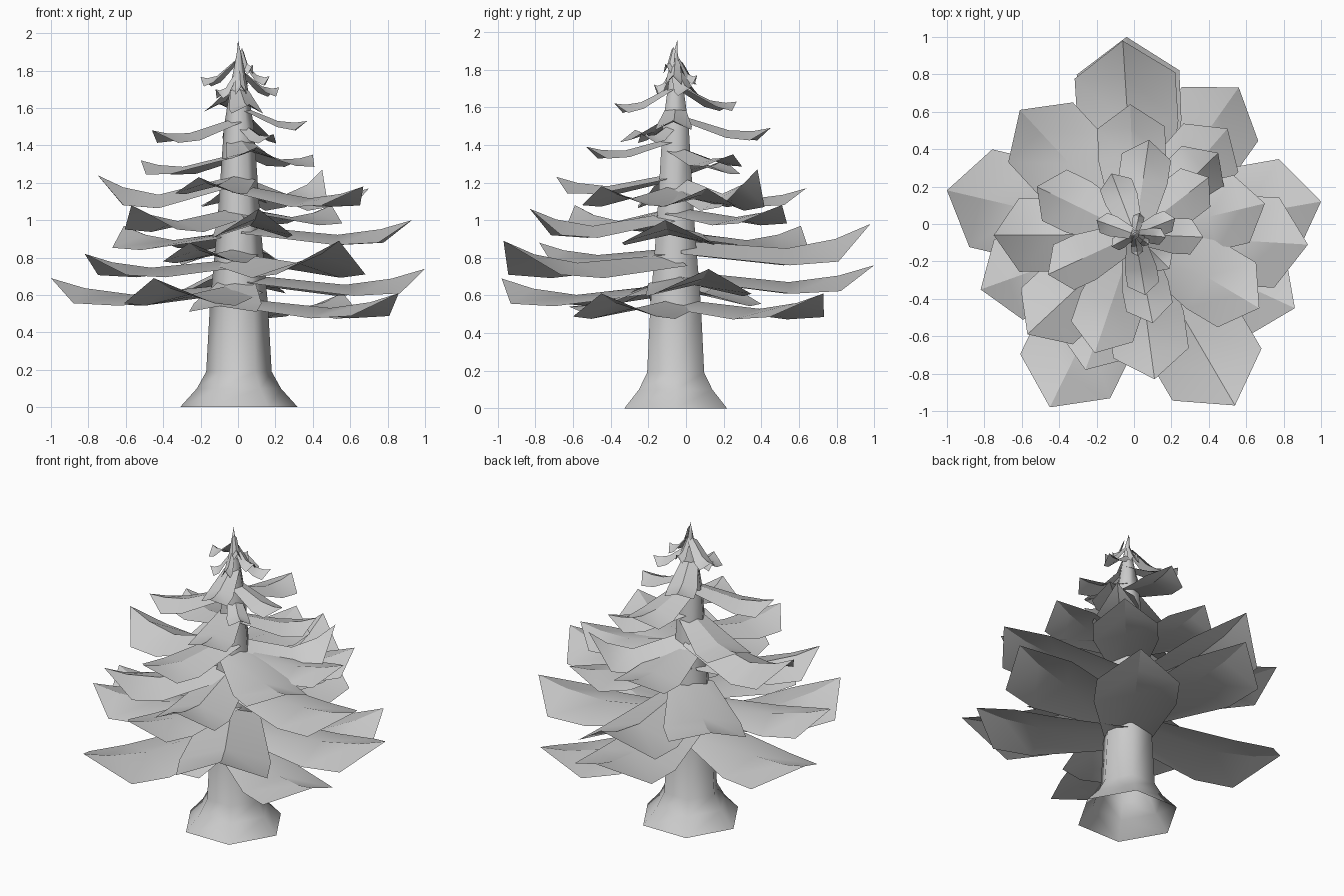
import bpy, bmesh
from math import cos, sin, pi
from mathutils import Vector

if "Cube" in bpy.data.objects:
    bpy.data.objects.remove(bpy.data.objects["Cube"])

CX, CY = 0.005, -0.055   # trunk axis


def finish(name, bm, angle):
    me = bpy.data.meshes.new(name)
    bm.to_mesh(me)
    bm.free()
    ob = bpy.data.objects.new(name, me)
    bpy.context.collection.objects.link(ob)
    bpy.ops.object.select_all(action='DESELECT')
    ob.select_set(True)
    bpy.context.view_layer.objects.active = ob
    bpy.ops.object.shade_smooth_by_angle(angle=angle)


# Six-sided trunk with a flared open foot and a pointed top
profile = [(0.315, 0), (0.225, 0.10), (0.175, 0.19), (0.155, 0.55),
           (0.118, 0.95), (0.08, 1.5), (0.045, 1.72), (0.012, 1.89)]
bm = bmesh.new()
rings = [[bm.verts.new((CX + r * cos(k * pi / 3), CY + r * sin(k * pi / 3), z))
          for k in range(6)] for r, z in profile]
for a, b in zip(rings, rings[1:]):
    for k in range(6):
        j = (k + 1) % 6
        bm.faces.new((a[k], a[j], b[j], b[k]))
tip = bm.verts.new((0, -0.045, 1.96))
for k in range(6):
    bm.faces.new((rings[-1][k], rings[-1][(k + 1) % 6], tip))
finish("trunk", bm, 1.1)


# Branch: folded leaf sheet, three rows across (left edge, spine, right edge) and a tip
def branch(name, x, y, z, rise=None, lift=None, width=0.26):
    root = Vector((CX, CY))
    d = Vector((x, y)) - root
    L = d.length
    d.normalize()
    side = Vector((-d.y, d.x))
    r = max(0.13 * L, 0.05) if rise is None else rise
    # low branches curve upward, high ones slope down from the trunk
    if lift is None:
        lift = min(0.09, -0.03 + 0.2 * max(z - 1.0, 0)) - 1.0 * max(r - 0.14, 0)
    up = max(lift, 0)
    # distance along, half width, spine height, edge height (relative to the tip)
    stations = [(0.02, 0.15 * L, lift, lift - 0.35 * r),
                (0.57 * L, width * L, 0.43 * up - 0.65 * r, 0.3 * up - 1.1 * r),
                (0.82 * L, width * L, 0.15 * up - 0.4 * r, -r)]
    bm = bmesh.new()
    rows = []
    for t, w, hs, he in stations:
        row = []
        for s in (-1, 0, 1):
            p = root + d * t + side * (s * w)
            row.append(bm.verts.new((p.x, p.y, z + (he if s else hs))))
        rows.append(row)
    for a, b in zip(rows, rows[1:]):
        for i in (0, 1):
            bm.faces.new((a[i], b[i], b[i + 1], a[i + 1]))
    end = bm.verts.new((x, y, z))
    for i in (0, 1):
        bm.faces.new((rows[-1][i], end, rows[-1][i + 1]))
    bmesh.ops.recalc_face_normals(bm, faces=bm.faces)
    if sum(f.normal.z for f in bm.faces) < 0:
        bmesh.ops.reverse_faces(bm, faces=bm.faces)
    finish(name, bm, 0.5)


# Branch tips by tier: x, y, z and, where the tip curls up more, its rise
tiers = {
    "bottom_branch": [(-1.0, 0.18, 0.69), (1.0, 0.12, 0.74), (0.86, -0.45, 0.61),
                      (-0.45, -0.98, 0.69), (-0.04, 1.0, 0.76), (0.56, 0.73, 0.61)],
    "lower_branch": [(0.54, -0.97, 0.89, 0.18), (-0.82, -0.35, 0.82),
                     (-0.26, -0.78, 0.88), (-0.06, 0.98, 0.98, 0.2),
                     (-0.61, 0.61, 0.97), (0.93, -0.11, 1.0)],
    "middle_branch": [(-0.57, -0.59, 1.08, 0.13), (0.11, -0.83, 1.06, 0.14),
                      (0.5, 0.51, 1.08), (0.45, 0.38, 1.27, 0.2),
                      (-0.75, -0.06, 1.24, 0.16), (0.7, 0.11, 1.17),
                      (0.67, -0.45, 1.18), (-0.21, -0.69, 1.23),
                      (-0.02, 0.64, 1.17)],
    "upper_branch": [(-0.52, 0.2, 1.32), (0.1, -0.53, 1.39), (0.4, 0.25, 1.35),
                     (-0.46, -0.27, 1.48), (0.08, 0.45, 1.49),
                     (0.37, -0.07, 1.53), (0.19, -0.24, 1.46)],
    "top_branch": [(0.06, -0.38, 1.62), (-0.12, 0.27, 1.63), (0.22, 0.03, 1.71),
                   (-0.2, 0.02, 1.765), (0.17, -0.07, 1.77), (0.02, -0.17, 1.72),
                   (0.03, 0.06, 1.77), (-0.12, -0.12, 1.70), (0.08, -0.11, 1.83)],
}
for tier, leaves in tiers.items():
    for i, leaf in enumerate(leaves):
        branch(f"{tier}_{i + 1}", *leaf)

# One wide branch hanging down at the front
branch("drooping_branch", -0.1, -0.62, 0.54, rise=0.03, lift=0.16, width=0.32)
